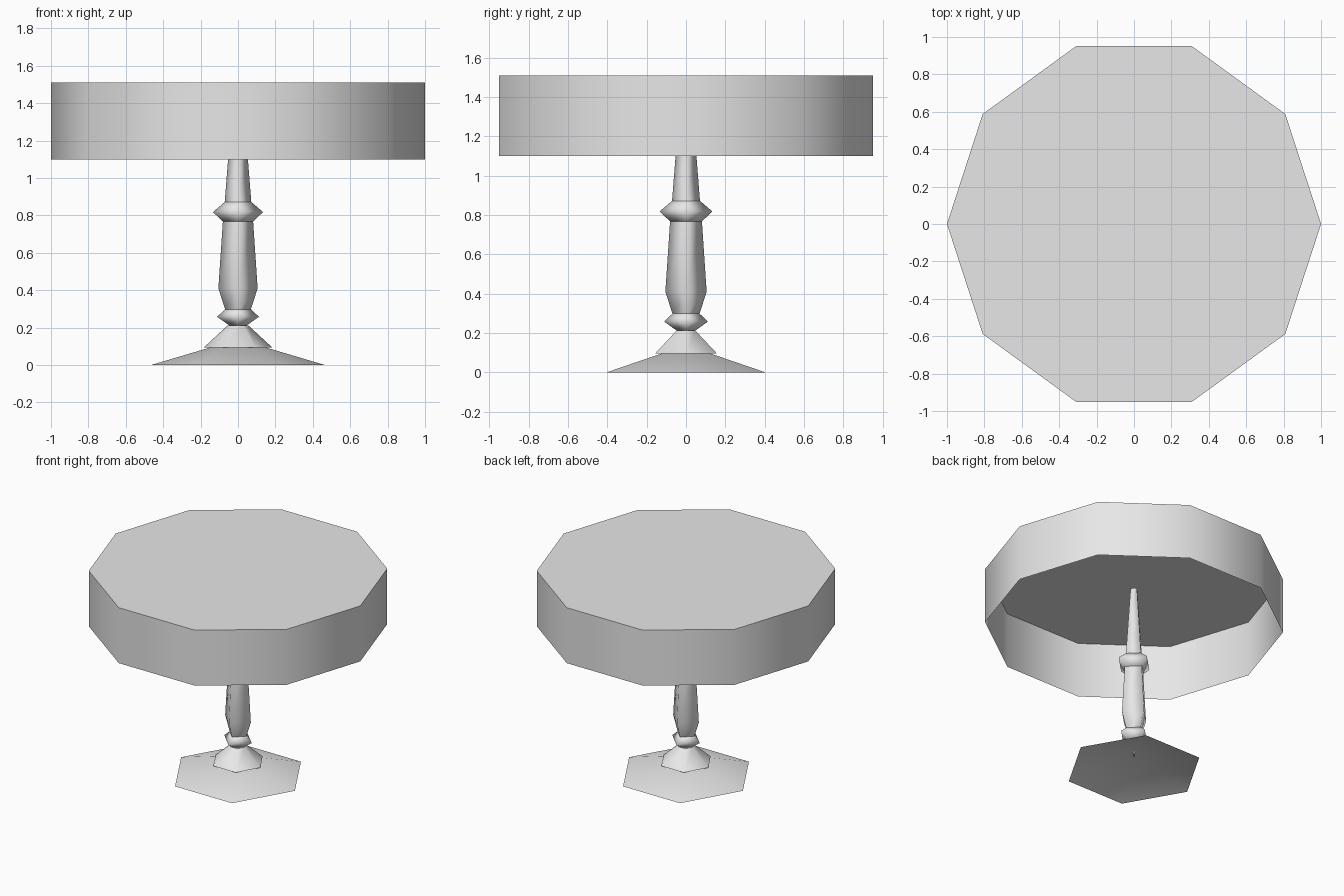
import bpy
import bmesh
from math import cos, sin, tau

cube = bpy.data.objects.get("Cube")
if cube:
    bpy.data.objects.remove(cube, do_unlink=True)

grey = bpy.data.materials.new("light_grey")
grey.use_nodes = True
colour = (0.8, 0.8, 0.8, 1.0)
grey.diffuse_color = colour
grey.node_tree.nodes["Principled BSDF"].inputs["Base Color"].default_value = colour


def turned_part(name, sides, profile, cap_top=False):
    """Sweep a bottom-to-top (radius, height) profile around z, smooth sides, flat cap."""
    bm = bmesh.new()
    rings = []
    for radius, z in profile:
        rings.append([bm.verts.new((radius * cos(tau * i / sides),
                                    radius * sin(tau * i / sides), z))
                      for i in range(sides)])
    for low, high in zip(rings, rings[1:]):
        for i in range(sides):
            j = (i + 1) % sides
            bm.faces.new((low[i], low[j], high[j], high[i])).smooth = True
    if cap_top:
        cap = bm.faces.new(rings[-1])
        for edge in cap.edges:
            edge.smooth = False
    # Close any profile end that reaches the axis
    bmesh.ops.remove_doubles(bm, verts=bm.verts, dist=0.0001)
    mesh = bpy.data.meshes.new(name)
    bm.to_mesh(mesh)
    bm.free()
    mesh.materials.append(grey)
    obj = bpy.data.objects.new(name, mesh)
    bpy.context.collection.objects.link(obj)
    return obj


# Ten-sided top with a deep skirt, open underneath
turned_part("table_top", 10, [(1.0, 1.10), (1.0, 1.51)], cap_top=True)

# Six-sided foot, a hollow shallow cone, and the steeper cone above it
turned_part("foot", 6, [(0.465, 0), (0, 0.138)])
turned_part("foot_collar", 6, [(0.182, 0.095), (0.055, 0.212)], cap_top=True)

# Four-sided turned column
turned_part("column_tip", 4, [(0, 0.09), (0.047, 0.212)])
turned_part("lower_ring", 4, [(0.047, 0.212), (0.112, 0.258), (0.069, 0.298)])
turned_part("column_body", 4, [(0.069, 0.298), (0.105, 0.41), (0.081, 0.767)])
turned_part("upper_ring", 4, [(0.081, 0.767), (0.134, 0.818), (0.071, 0.872)])
turned_part("column_neck", 4, [(0.071, 0.872), (0.053, 1.10), (0.030, 1.39)], cap_top=True)
